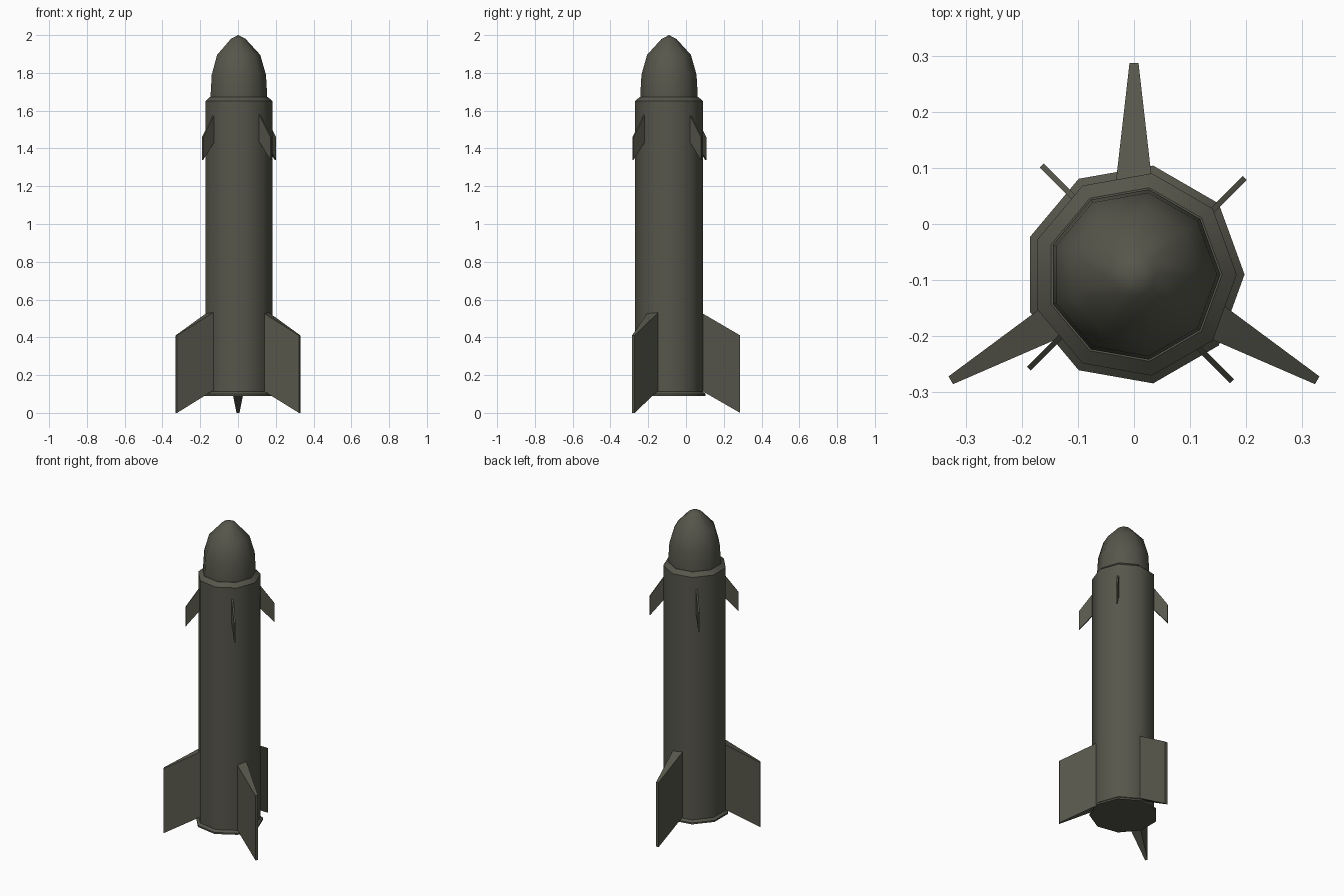
import bpy, bmesh, math
from mathutils import Matrix, Vector

if "Cube" in bpy.data.objects:
    bpy.data.objects.remove(bpy.data.objects["Cube"])

CENTRE = Vector((0, -0.09, 0))
SIDES = 9

olive = bpy.data.materials.new("dark olive grey")
olive.diffuse_color = (0.093, 0.093, 0.071, 1)
olive.use_nodes = True
olive.node_tree.nodes["Principled BSDF"].inputs["Base Color"].default_value = olive.diffuse_color


def finish(name, bm, smooth=False):
    bmesh.ops.remove_doubles(bm, verts=bm.verts, dist=1e-5)
    bmesh.ops.recalc_face_normals(bm, faces=bm.faces)
    mesh = bpy.data.meshes.new(name)
    bm.to_mesh(mesh)
    bm.free()
    mesh.materials.append(olive)
    ob = bpy.data.objects.new(name, mesh)
    bpy.context.collection.objects.link(ob)
    if smooth:
        bpy.ops.object.select_all(action='DESELECT')
        ob.select_set(True)
        bpy.context.view_layer.objects.active = ob
        bpy.ops.object.shade_smooth_by_angle(angle=math.radians(42))
    return ob


def lathe(name, profile):
    """Nine-sided solid of revolution; profile starts and ends on the axis."""
    bm = bmesh.new()
    vs = [bm.verts.new((r, 0, z)) for r, z in profile]
    es = [bm.edges.new(p) for p in zip(vs, vs[1:])]
    bmesh.ops.spin(bm, geom=vs + es, cent=(0, 0, 0), axis=(0, 0, 1),
                   angle=2 * math.pi, steps=SIDES, use_merge=True)
    bmesh.ops.translate(bm, verts=bm.verts, vec=CENTRE)
    return finish(name, bm, True)


def fin(name, outline, half_root, half_tip, angle, centre, offset=0):
    """Tapered blade: outline is root top, tip top, tip bottom, root bottom in (r, z)."""
    bm = bmesh.new()
    halves = (half_root, half_tip, half_tip, half_root)
    a, b = [[bm.verts.new((r, offset + s * h, z)) for (r, z), h in zip(outline, halves)]
            for s in (-1, 1)]
    bm.faces.new(a)
    bm.faces.new(b[::-1])
    for i in range(4):
        j = (i + 1) % 4
        bm.faces.new((a[i], b[i], b[j], a[j]))
    bm.transform(Matrix.Translation(centre) @ Matrix.Rotation(math.radians(angle), 4, 'Z'))
    return finish(name, bm)


# body tube with base flange and sloped shoulder
lathe("body", [(0, 0.09), (0.197, 0.09), (0.197, 0.1), (0.183, 0.112),
               (0.183, 1.65), (0.157, 1.673), (0, 1.673)])

# rounded nose
lathe("nose", [(0, 1.665), (0.154, 1.665), (0.154, 1.69), (0.148, 1.79),
               (0.118, 1.895), (0.04, 1.98), (0, 2.0)])

# three swept tail fins
for i, ang in enumerate((90, 210, 330)):
    fin(f"tail_fin_{i + 1}", [(0.15, 0.543), (0.377, 0.41), (0.377, 0.0), (0.15, 0.13)],
        0.034, 0.008, ang, CENTRE)

# four small forward fins, set slightly off the axis
for i in range(4):
    fin(f"forward_fin_{i + 1}", [(0.15, 1.61), (0.256, 1.46), (0.256, 1.34), (0.15, 1.46)],
        0.005, 0.005, 45 + 90 * i, Vector((0.005, -0.088, 0)), -0.016)
